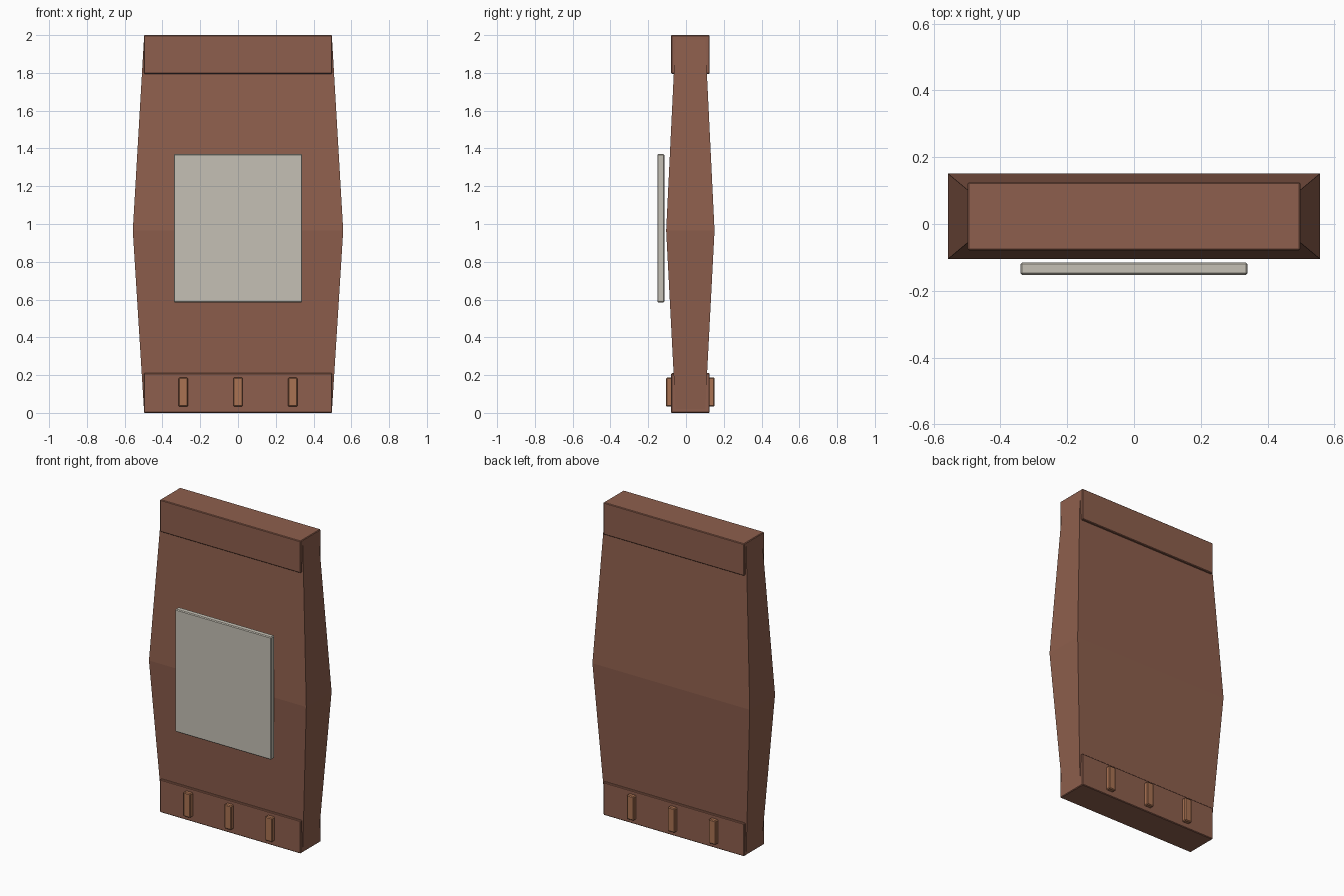
import bpy
import bmesh
from mathutils import Vector

if "Cube" in bpy.data.objects:
    bpy.data.objects.remove(bpy.data.objects["Cube"], do_unlink=True)


def material(name, rgb):
    mat = bpy.data.materials.new(name)
    mat.use_nodes = True
    color = (*rgb, 1)
    mat.diffuse_color = color
    mat.node_tree.nodes["Principled BSDF"].inputs["Base Color"].default_value = color
    return mat


brown = material("bag brown", (0.27, 0.114, 0.074))
tan = material("rib tan", (0.40, 0.17, 0.085))
cream = material("label cream", (0.56, 0.53, 0.46))


def finish(name, bm, mat, bevel=0):
    bmesh.ops.recalc_face_normals(bm, faces=bm.faces)
    mesh = bpy.data.meshes.new(name)
    bm.to_mesh(mesh)
    bm.free()
    mesh.materials.append(mat)
    obj = bpy.data.objects.new(name, mesh)
    bpy.context.collection.objects.link(obj)
    if bevel:
        mod = obj.modifiers.new("Soft edge", "BEVEL")
        mod.width = bevel
        mod.segments = 1
    return obj


def box(name, low, high, mat, bevel=0):
    low, high = Vector(low), Vector(high)
    bm = bmesh.new()
    bmesh.ops.create_cube(bm, size=1)
    bmesh.ops.scale(bm, vec=high - low, verts=bm.verts)
    bmesh.ops.translate(bm, vec=(low + high) / 2, verts=bm.verts)
    return finish(name, bm, mat, bevel)


# Bag body: three rectangular sections, widest in the middle
MID_Y = 0.023
bm = bmesh.new()
rings = []
for z, half_x, half_y in ((0.005, 0.497, 0.078), (0.965, 0.557, 0.128), (1.995, 0.497, 0.078)):
    corners = ((-1, -1), (1, -1), (1, 1), (-1, 1))
    rings.append([bm.verts.new((sx * half_x, MID_Y + sy * half_y, z)) for sx, sy in corners])
for lower, upper in zip(rings, rings[1:]):
    for i in range(4):
        j = (i + 1) % 4
        bm.faces.new((lower[i], lower[j], upper[j], upper[i]))
bm.faces.new(rings[0])
bm.faces.new(rings[-1])
finish("bag_body", bm, brown)

# Sealed bands at both ends
for name, z0, z1 in (("bottom_band", 0, 0.21), ("top_band", 1.795, 2)):
    box(name, (-0.498, MID_Y - 0.102, z0), (0.498, MID_Y + 0.102, z1), brown, 0.004)

# Ribs running through the bottom band
for name, x in (("right_rib", -0.29), ("middle_rib", 0), ("left_rib", 0.29)):
    box(name, (x - 0.025, MID_Y - 0.128, 0.033), (x + 0.025, MID_Y + 0.128, 0.187), tan, 0.005)

# Front label, standing just clear of the body
box("front_label", (-0.34, -0.152, 0.585), (0.34, -0.115, 1.37), cream, 0.005)
